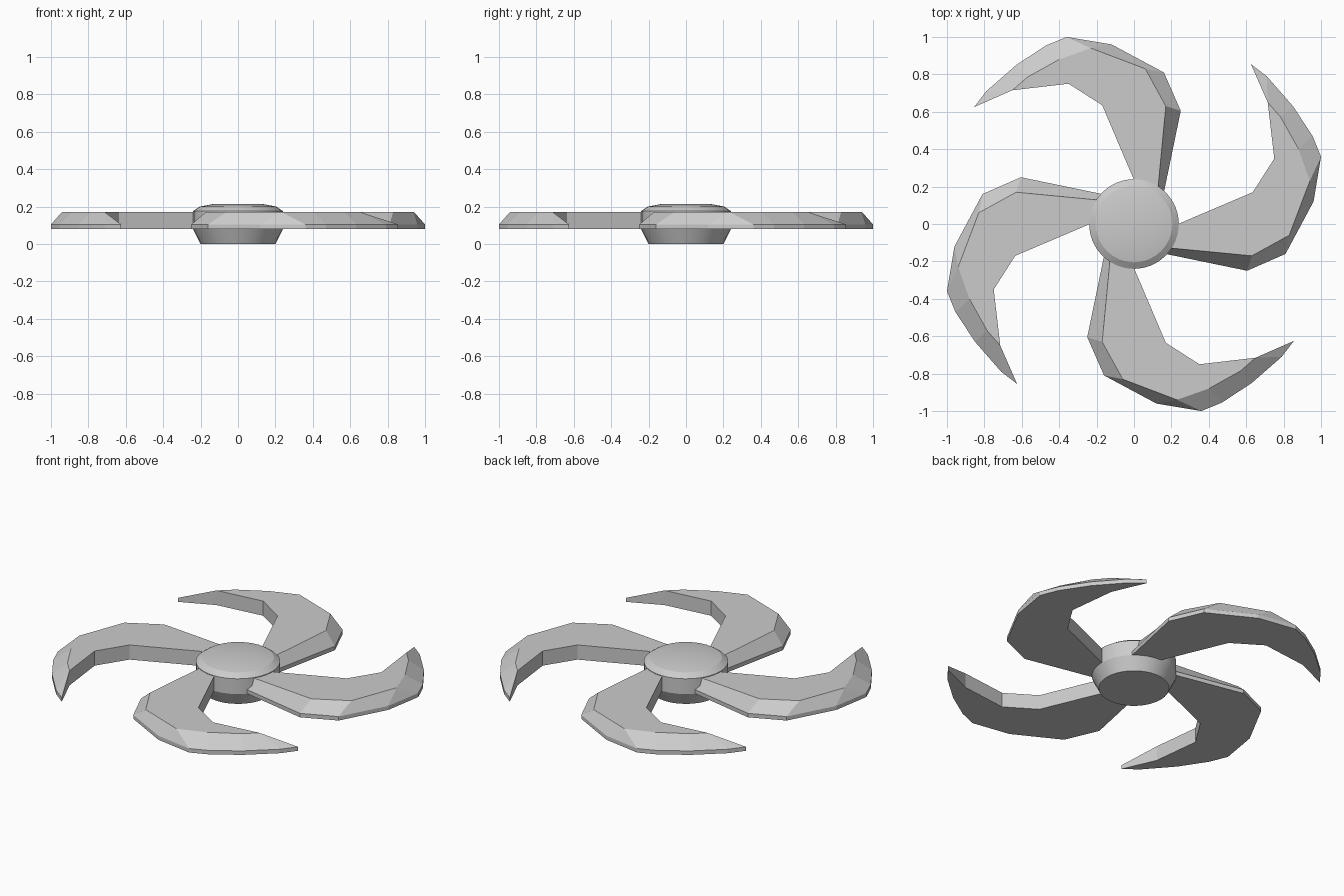
import bpy, bmesh, math
from mathutils import Matrix

if "Cube" in bpy.data.objects:
    bpy.data.objects.remove(bpy.data.objects["Cube"])

Z0, ZE, Z1 = 0.08, 0.105, 0.172   # underside, outer edge, top

# plan-view lines of one blade, root to tip
OUTER = [(0, -0.125), (0.605, -0.25), (0.81, -0.16), (0.96, 0.12), (1.0, 0.36),
         (0.955, 0.47), (0.85, 0.63), (0.71, 0.79), (0.625, 0.855)]
RIDGE = [(0, -0.11), (0.63, -0.17), (0.83, -0.06), (0.94, 0.23), (0.88, 0.40), (0.785, 0.57)]
INNER = [(0, -0.1), (0.635, 0.17), (0.75, 0.35), (0.715, 0.65)]
RIDGE_FOR_OUTER = [0, 1, 2, 3, 3, 4, 5, 6, 6]   # 6 = last inner point


def finish(bm, name):
    bmesh.ops.recalc_face_normals(bm, faces=bm.faces)
    mesh = bpy.data.meshes.new(name)
    bm.to_mesh(mesh)
    bm.free()
    ob = bpy.data.objects.new(name, mesh)
    bpy.context.collection.objects.link(ob)
    return ob


def make_blade(name, angle):
    bm = bmesh.new()

    def row(pts, z):
        return [bm.verts.new((x, y, z)) for x, y in pts]

    out_lo, out_hi = row(OUTER, Z0), row(OUTER, ZE)
    in_lo, in_hi = row(INNER, Z0), row(INNER, Z1)
    ridge = row(RIDGE, Z1)

    # flat underside and top
    bm.faces.new(out_lo + in_lo[::-1])
    bm.faces.new(ridge + in_hi[::-1])
    # outer edge wall and sloped bevel
    top = ridge + [in_hi[-1]]
    for i in range(len(OUTER) - 1):
        bm.faces.new((out_lo[i], out_lo[i + 1], out_hi[i + 1], out_hi[i]))
        loop = [out_hi[i], out_hi[i + 1], top[RIDGE_FOR_OUTER[i + 1]], top[RIDGE_FOR_OUTER[i]]]
        bm.faces.new(list(dict.fromkeys(loop)))
    # inner wall, tip wall and root cap
    for i in range(len(INNER) - 1):
        bm.faces.new((in_lo[i], in_lo[i + 1], in_hi[i + 1], in_hi[i]))
    bm.faces.new((in_lo[-1], out_lo[-1], out_hi[-1], in_hi[-1]))
    bm.faces.new((in_lo[0], in_hi[0], ridge[0], out_hi[0], out_lo[0]))
    bm.transform(Matrix.Rotation(angle, 4, 'Z'))
    return finish(bm, name)


# four curved blades
for k in range(4):
    make_blade(f"blade_{k + 1}", k * math.pi / 2)

# turned hub with tapered foot and shallow domed cap
PROFILE = [(0.2, 0), (0.24, 0.08), (0.24, 0.176), (0.205, 0.2), (0.125, 0.215)]
SEG = 32
bm = bmesh.new()
rings = [[bm.verts.new((r * math.cos(2 * math.pi * s / SEG), r * math.sin(2 * math.pi * s / SEG), z))
          for s in range(SEG)] for r, z in PROFILE]
for a, b in zip(rings, rings[1:]):
    for s in range(SEG):
        t = (s + 1) % SEG
        bm.faces.new((a[s], a[t], b[t], b[s]))
bm.faces.new(rings[0])
bm.faces.new(rings[-1])
hub = finish(bm, "hub")
bpy.context.view_layer.objects.active = hub
hub.select_set(True)
bpy.ops.object.shade_smooth_by_angle(angle=math.radians(20))
